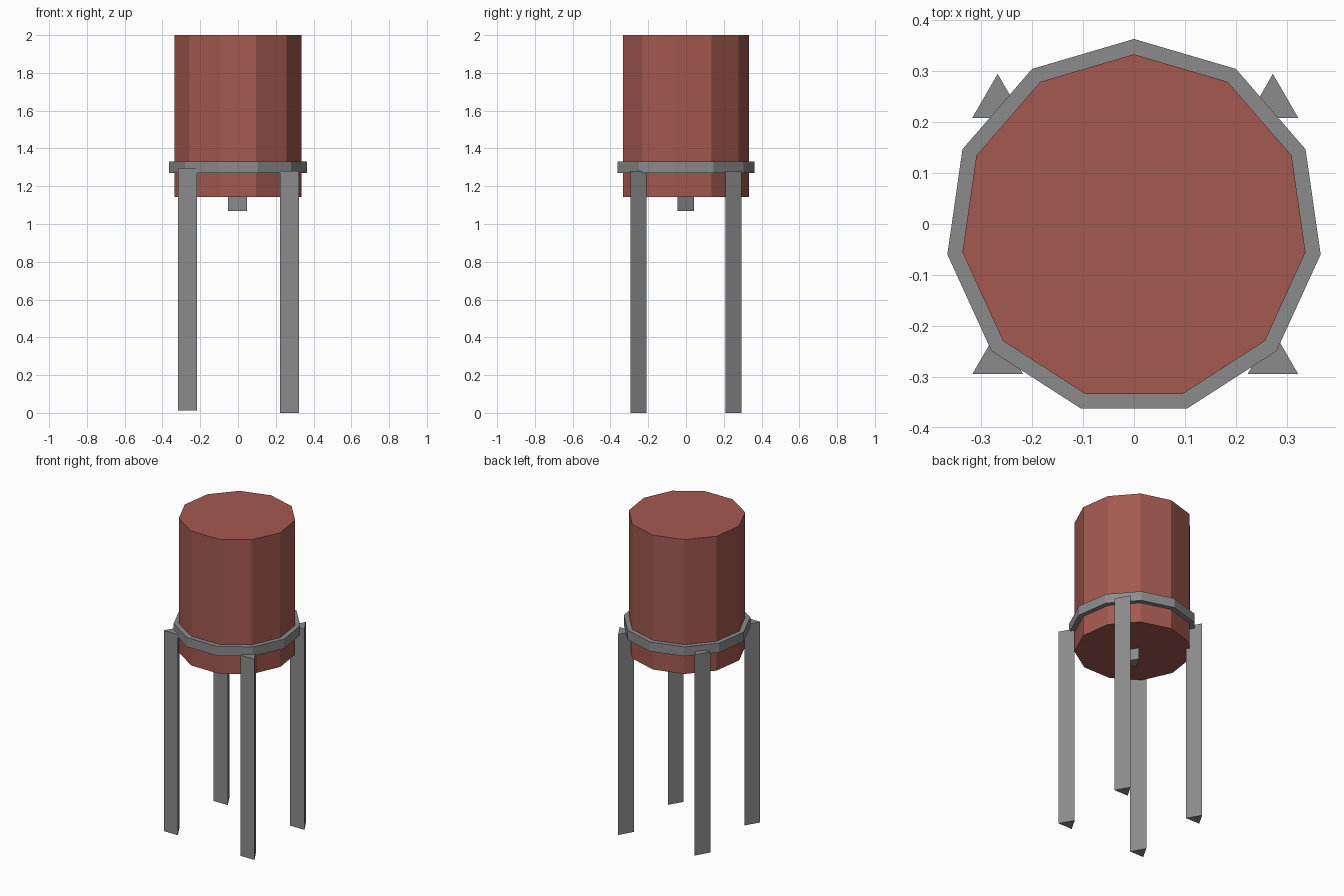
import bpy, math

if "Cube" in bpy.data.objects:
    bpy.data.objects.remove(bpy.data.objects["Cube"])


def material(name, rgb):
    m = bpy.data.materials.new(name)
    m.diffuse_color = (*rgb, 1)
    m.use_nodes = True
    m.node_tree.nodes["Principled BSDF"].inputs["Base Color"].default_value = m.diffuse_color
    return m


red = material("rust_red", (0.37, 0.10, 0.08))
grey = material("metal_grey", (0.26, 0.26, 0.26))


def prism(name, sides, radius, x, y, z0, z1, mat):
    """Upright prism with one corner pointing to +y."""
    bpy.ops.mesh.primitive_cylinder_add(
        vertices=sides, radius=radius, depth=z1 - z0,
        location=(x, y, (z0 + z1) / 2))
    ob = bpy.context.object
    ob.name = name
    # make sure a corner faces +y
    v = ob.data.vertices[0].co
    ob.rotation_euler.z = math.pi / 2 - math.atan2(v.y, v.x)
    ob.data.materials.append(mat)
    return ob


# Tank, band around it and outlet underneath
prism("tank", 11, 0.34, 0, -0.007, 1.143, 2.0, red)
prism("tank_band", 11, 0.37, 0, -0.007, 1.27, 1.33, grey)
prism("outlet", 3, 0.0585, -0.002, -0.015, 1.07, 1.15, grey)

# Four triangular legs, the left pair sits slightly higher
for side, x, z0 in (("left", -0.2675, 0.013), ("right", 0.2725, 0.0)):
    for end, y in (("front", -0.266), ("back", 0.237)):
        prism(f"{end}_{side}_leg", 3, 0.0575, x, y, z0, z0 + 1.28, grey)
